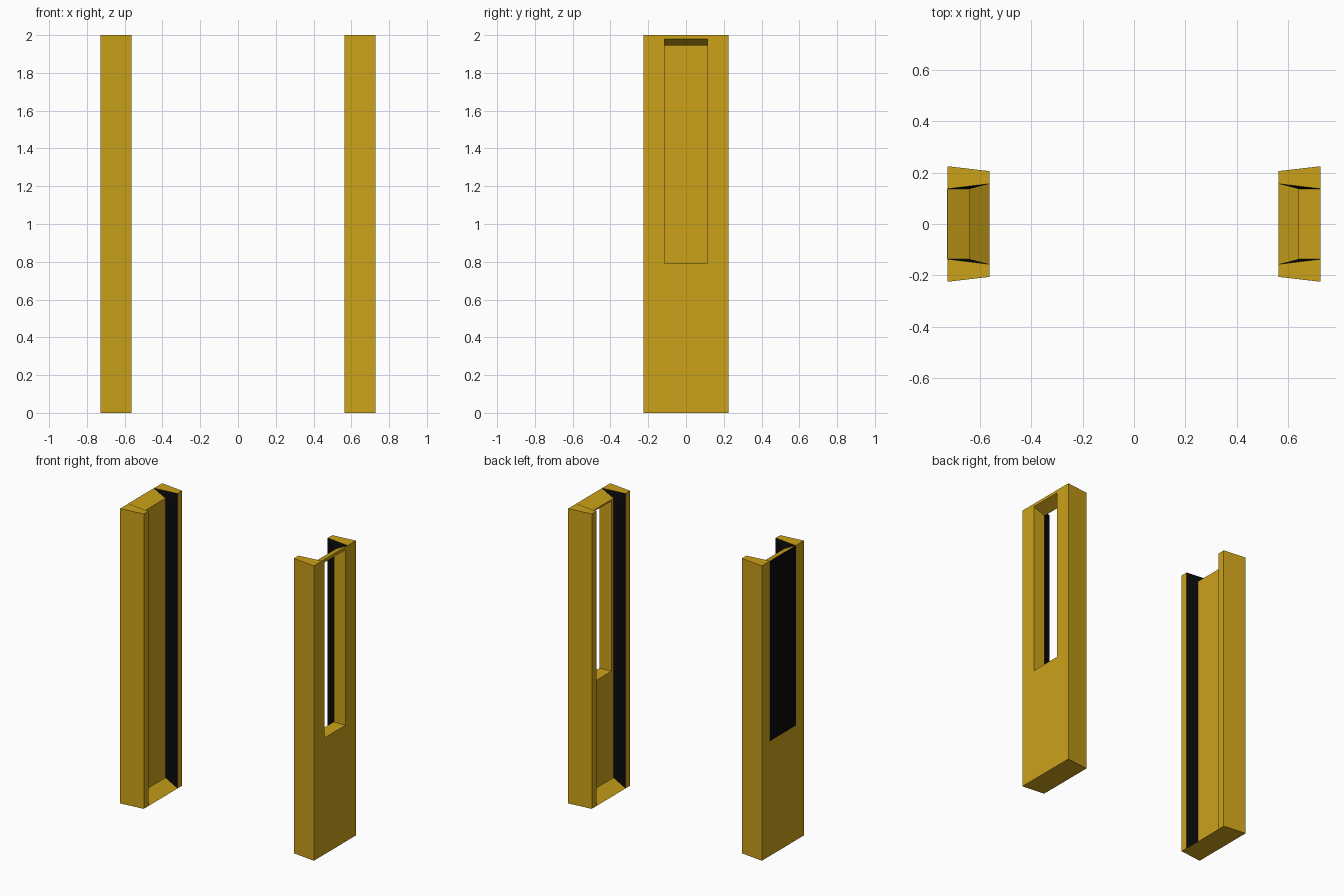
import bpy, bmesh

if "Cube" in bpy.data.objects:
    bpy.data.objects.remove(bpy.data.objects["Cube"])


def material(name, rgb):
    m = bpy.data.materials.new(name)
    m.diffuse_color = (*rgb, 1)
    m.use_nodes = True
    m.node_tree.nodes["Principled BSDF"].inputs["Base Color"].default_value = m.diffuse_color
    return m


GOLD = material("gold", (0.60, 0.36, 0.01))
BLACK = material("black", (0.003, 0.003, 0.003))
OUT, IN, WEB = 0.727, 0.563, 0.64   # x of outer face, flange ends, web


def finish(name, bm, mats):
    bmesh.ops.recalc_face_normals(bm, faces=bm.faces)
    me = bpy.data.meshes.new(name)
    bm.to_mesh(me)
    bm.free()
    for m in mats:
        me.materials.append(m)
    ob = bpy.data.objects.new(name, me)
    bpy.context.collection.objects.link(ob)
    return ob


def prism(name, profile, half_y, mat):
    """Extrude an xz profile symmetrically along y."""
    bm = bmesh.new()
    a = [bm.verts.new((x, -half_y, z)) for x, z in profile]
    b = [bm.verts.new((x, half_y, z)) for x, z in profile]
    bm.faces.new(a)
    bm.faces.new(b)
    for i in range(len(a)):
        j = (i + 1) % len(a)
        bm.faces.new((a[i], a[j], b[j], b[i]))
    return finish(name, bm, [mat])


def post(name, side):
    """Tapered post with a channel facing inward; black channel walls."""
    pts = {"A0": (OUT, .225, 0), "B0": (IN, .206, 0), "C0": (IN, .157, 0),
           "A2": (OUT, .225, 2), "B2": (IN, .206, 2), "C2": (IN, .157, 2),
           "D": (OUT, .137, 2), "E": (WEB, .137, 1.955), "F": (WEB, .137, .06)}
    bm = bmesh.new()
    v = [{k: bm.verts.new((side * x, s * y, z)) for k, (x, y, z) in pts.items()}
         for s in (-1, 1)]
    # faces of each flange
    for h in v:
        for keys, mat in (("A0 B0 B2 A2", 0), ("B0 C0 C2 B2", 0),
                          ("A2 B2 C2 D", 0), ("C0 F E C2", 1), ("D E C2", 1)):
            bm.faces.new([h[k] for k in keys.split()]).material_index = mat
    # faces spanning both flanges: bottom, ramp, web, web top, outer face
    for keys in ("A0 B0 C0", "C0 F", "F E", "E D", "D A2 A0"):
        ks = keys.split()
        bm.faces.new([v[0][k] for k in ks] + [v[1][k] for k in reversed(ks)])
    return finish(name, bm, [GOLD, BLACK])


left = post("left_post", -1)
right = post("right_post", 1)

# window through the right post, with a sloping head
head = lambda x: 1.98 + (x - OUT) * 0.4
cutter = prism("window_cutter",
               [(.6, .79), (.78, .79), (.78, head(.78)), (.6, head(.6))], .113, GOLD)
cutter.hide_render = True
cutter.hide_viewport = True
cut = right.modifiers.new("window", 'BOOLEAN')
cut.operation = 'DIFFERENCE'
cut.solver = 'EXACT'
cut.object = cutter

# black panel on the outside of the left post
prism("outer_panel", [(-OUT - .002, .78), (-OUT + .002, .78),
                      (-OUT + .002, 1.999), (-OUT - .002, 1.999)], .136, BLACK)
